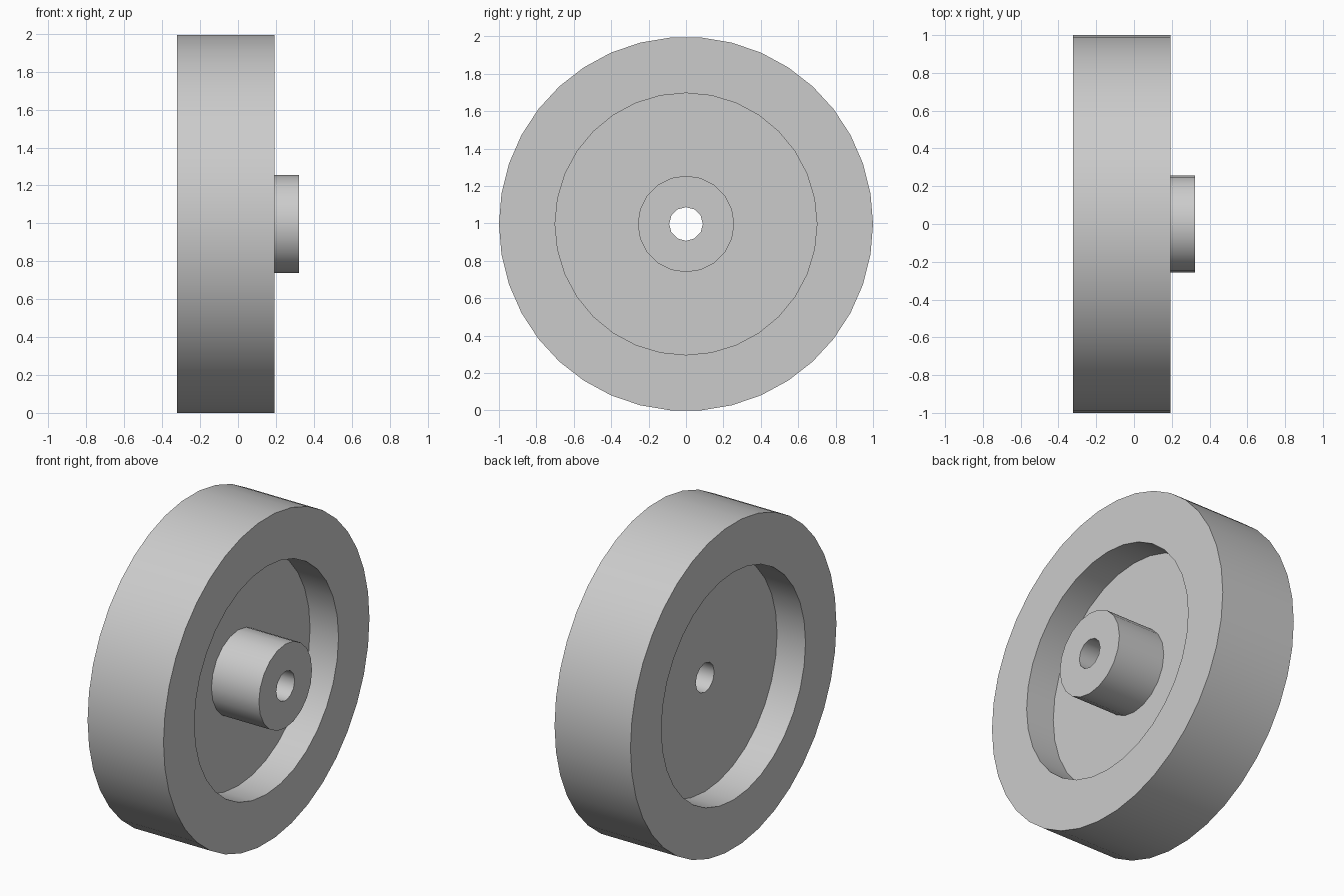
import bpy, bmesh, math
from mathutils import Matrix

cube = bpy.data.objects.get("Cube")
if cube:
    bpy.data.objects.remove(cube, do_unlink=True)

# Single plain grey finish
grey = bpy.data.materials.new("plain_grey")
grey.use_nodes = True
colour = (0.6, 0.6, 0.6, 1.0)
grey.diffuse_color = colour
grey.node_tree.nodes["Principled BSDF"].inputs["Base Color"].default_value = colour

# Radius and side count of each cylindrical surface
OUTER, RECESS, HUB, BORE = (1.0, 38), (0.70, 32), (0.258, 20), (0.09, 12)
AXLE_Z = math.cos(math.pi / OUTER[1])


def ring(name, outside, inside, x0, x1):
    """Flat ring profile extruded along x, with a hole through it."""
    curve = bpy.data.curves.new(name + "_profile", "CURVE")
    curve.dimensions = "2D"
    curve.fill_mode = "BOTH"
    curve.extrude = (x1 - x0) / 2
    for radius, sides in (outside, inside):
        spline = curve.splines.new("POLY")
        spline.points.add(sides - 1)
        spline.use_cyclic_u = True
        for i, point in enumerate(spline.points):
            a = math.tau * i / sides
            point.co = (radius * math.sin(a), radius * math.cos(a), 0, 1)
    helper = bpy.data.objects.new(name + "_profile", curve)
    bpy.context.collection.objects.link(helper)
    graph = bpy.context.evaluated_depsgraph_get()
    mesh = bpy.data.meshes.new_from_object(helper.evaluated_get(graph))
    bpy.data.objects.remove(helper, do_unlink=True)
    bpy.data.curves.remove(curve)

    # Weld the caps to the walls and turn the axis onto x
    bm = bmesh.new()
    bm.from_mesh(mesh)
    bmesh.ops.remove_doubles(bm, verts=bm.verts, dist=0.0005)
    bm.transform(Matrix.Translation(((x0 + x1) / 2, 0, AXLE_Z))
                 @ Matrix.Rotation(math.pi / 2, 4, "Y"))
    bmesh.ops.recalc_face_normals(bm, faces=bm.faces)
    bm.to_mesh(mesh)
    bm.free()

    mesh.name = name
    mesh.materials.clear()
    mesh.materials.append(grey)
    obj = bpy.data.objects.new(name, mesh)
    bpy.context.collection.objects.link(obj)
    bpy.ops.object.select_all(action="DESELECT")
    obj.select_set(True)
    bpy.context.view_layer.objects.active = obj
    bpy.ops.object.shade_smooth_by_angle(angle=math.radians(40))
    return obj


# Wide rim, thin web across its middle, and hub standing out on one side
ring("rim", OUTER, RECESS, -0.3225, 0.1935)
ring("web", RECESS, BORE, -0.129, 0.0)
ring("hub", HUB, BORE, 0.0, 0.3225)
